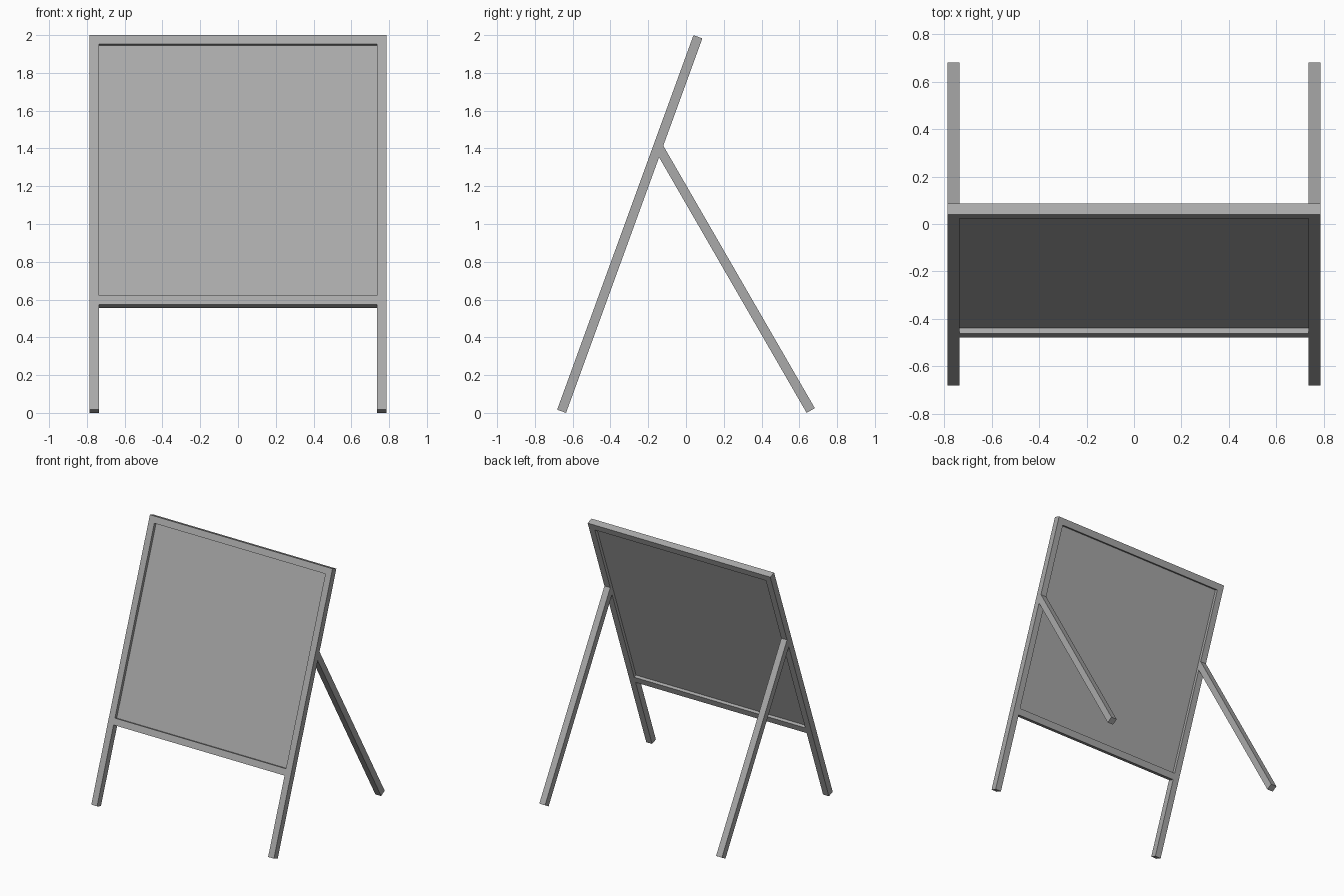
import bpy
from math import radians
from mathutils import Matrix, Vector

cube = bpy.data.objects.get("Cube")
if cube:
    bpy.data.objects.remove(cube, do_unlink=True)

BAR = 0.05        # square bar size
HALF = 0.787      # half of the overall width
LENGTH = 2.11     # front post length
RAIL = 0.592      # lower edge of the bottom rail, along the posts
INNER = HALF - BAR

grey = bpy.data.materials.new("grey")
grey.use_nodes = True
colour = (0.4, 0.4, 0.4, 1)
grey.diffuse_color = colour
grey.node_tree.nodes["Principled BSDF"].inputs["Base Color"].default_value = colour


def box(name, low, high, place):
    """Box between two corners, in a tilted frame given by place."""
    low, high = Vector(low), Vector(high)
    bpy.ops.mesh.primitive_cube_add(size=1)
    obj = bpy.context.object
    obj.name = name
    size = Matrix.Diagonal(high - low).to_4x4()
    obj.data.transform(place @ Matrix.Translation((low + high) / 2) @ size)
    obj.data.materials.append(grey)
    return obj


# Tilted frames: origin at the outer bottom edge, z along the bar
board = Matrix.Translation((0, -0.682, 0.017)) @ Matrix.Rotation(radians(-20), 4, "X")
prop = Matrix.Translation((0, 0.682, 0.025)) @ Matrix.Rotation(radians(30), 4, "X")

# Front posts and rear legs on both sides
for side, x in (("right", -HALF), ("left", INNER)):
    box(side + "_post", (x, 0, 0), (x + BAR, BAR, LENGTH), board)
    box(side + "_rear_leg", (x, -BAR, 0), (x + BAR, 0, 1.62), prop)

# Rails between the posts
for name, z in (("bottom_rail", RAIL), ("top_rail", LENGTH - BAR)):
    box(name, (-INNER, 0, z), (INNER, BAR, z + BAR), board)

# Thin panel set halfway into the frame
mid = BAR / 2
box("panel", (-INNER, mid - 0.001, RAIL + BAR), (INNER, mid + 0.001, LENGTH - BAR), board)
